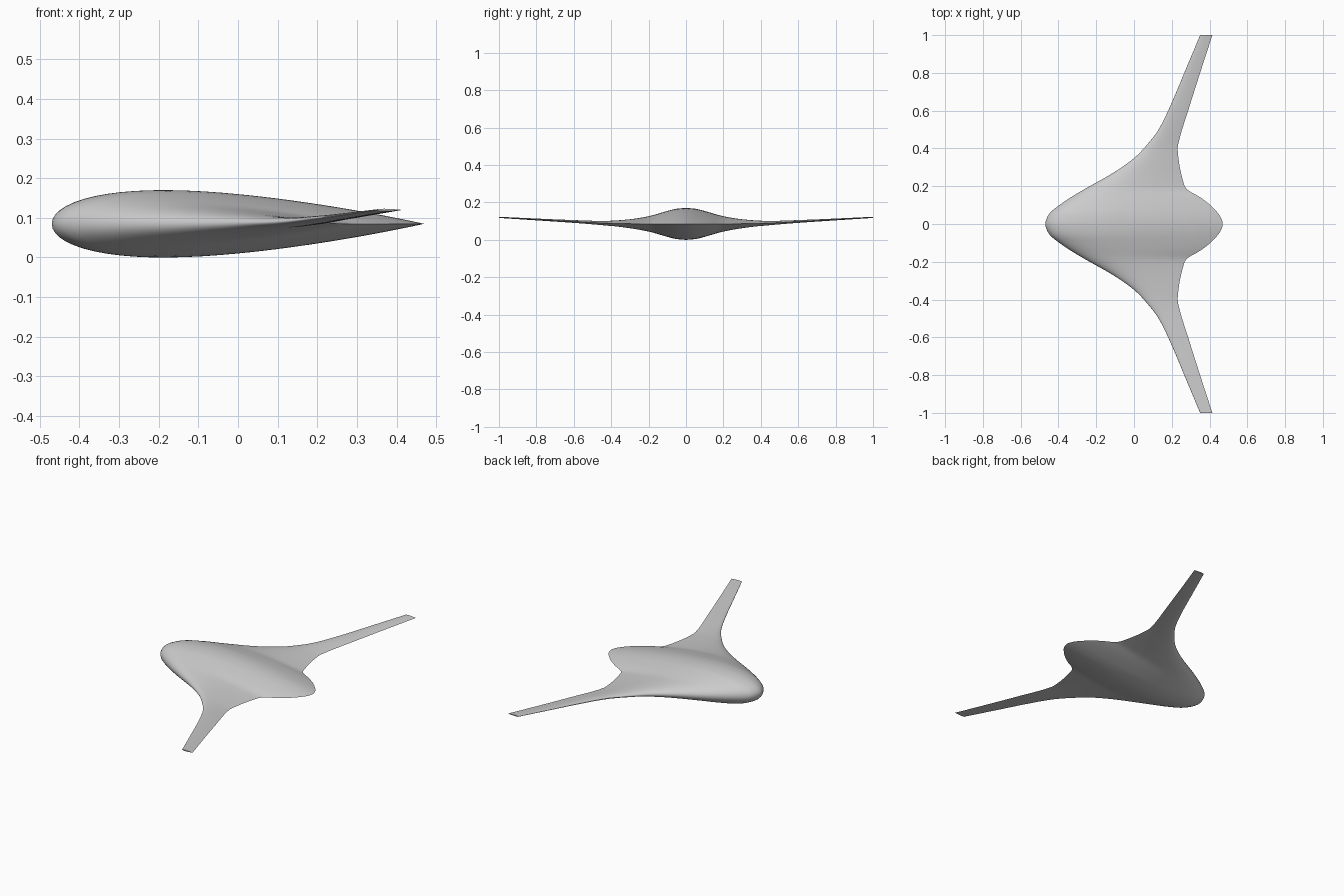
import bpy, bmesh, math

cube = bpy.data.objects.get("Cube")
if cube:
    bpy.data.objects.remove(cube)

# One flat colour for the whole skin
skin = bpy.data.materials.new("light_grey_skin")
skin.use_nodes = True
GREY = (0.6, 0.6, 0.6, 1)
skin.diffuse_color = GREY
skin.node_tree.nodes["Principled BSDF"].inputs["Base Color"].default_value = GREY

# Half-span profiles as (span, value)
LEADING = [(0, -.47), (.05, -.452), (.1, -.395), (.15, -.32), (.2, -.235), (.25, -.145),
           (.3, -.065), (.35, .002), (.4, .052), (.5, .13), (.65, .203), (.8, .266), (1, .35)]
TRAILING = [(0, .47), (.03, .462), (.09, .415), (.145, .345), (.18, .283), (.2, .268),
            (.38, .232), (.4, .231), (.43, .236), (.62, .293), (.8, .35), (1, .415)]
HALF_THICK = [(0, .085), (.05, .081), (.1, .069), (.2, .041), (.3, .024), (.4, .014),
              (.5, .0095), (.7, .006), (1, .003)]
MID_HEIGHT = [(0, .085), (.2, .085), (.4, .088), (.6, .098), (1, .12)]


def sample(points, t):
    """Monotone cubic interpolation through the profile points."""
    n = len(points)
    slope = [(points[i + 1][1] - points[i][1]) / (points[i + 1][0] - points[i][0])
             for i in range(n - 1)]

    def tangent(i):
        if i == 0:
            return 0
        if i == n - 1:
            return slope[-1]
        a, b = slope[i - 1], slope[i]
        return 2 * a * b / (a + b) if a * b > 0 else 0

    i = next((k for k in range(n - 1) if t <= points[k + 1][0]), n - 2)
    (x0, y0), (x1, y1) = points[i], points[i + 1]
    h = x1 - x0
    u = (t - x0) / h
    return (y0 * (1 + 2 * u) * (1 - u) ** 2 + y1 * u * u * (3 - 2 * u)
            + h * u * (1 - u) * (tangent(i) * (1 - u) - tangent(i + 1) * u))


def thickness(c):
    """Symmetric aerofoil half thickness, closed at the tail, peak of one."""
    return 10 * (.2969 * math.sqrt(c) - .126 * c - .3516 * c ** 2
                 + .2843 * c ** 3 - .1036 * c ** 4)


STEPS = 32
chord = [(1 - math.cos(math.pi * i / STEPS)) / 2 for i in range(STEPS + 1)]
# Loop runs from tail over the top to the nose, then back underneath
loop = [(c, 1) for c in reversed(chord)] + [(c, -1) for c in chord[1:-1]]

# Loft the aerofoil sections from one wing tip to the other
bm = bmesh.new()
rings = []
HALF = 60
for j in range(-HALF, HALF + 1):
    span = abs(j) / HALF
    front, back = sample(LEADING, span), sample(TRAILING, span)
    half, mid = sample(HALF_THICK, span), sample(MID_HEIGHT, span)
    rings.append([bm.verts.new((front + c * (back - front), j / HALF,
                                mid + side * half * max(thickness(c), 0)))
                  for c, side in loop])
count = len(loop)
for a, b in zip(rings, rings[1:]):
    for i in range(count):
        k = (i + 1) % count
        bm.faces.new((a[i], a[k], b[k], b[i]))

# Flat wing tips
bm.faces.new(rings[0])
bm.faces.new(rings[-1])
bmesh.ops.recalc_face_normals(bm, faces=bm.faces)

mesh = bpy.data.meshes.new("blended_wing_body")
bm.to_mesh(mesh)
bm.free()
mesh.materials.append(skin)
body = bpy.data.objects.new("blended_wing_body", mesh)
bpy.context.collection.objects.link(body)

# Smooth skin with a sharp trailing edge and tips
bpy.context.view_layer.objects.active = body
body.select_set(True)
bpy.ops.object.shade_smooth_by_angle(angle=math.radians(30))
